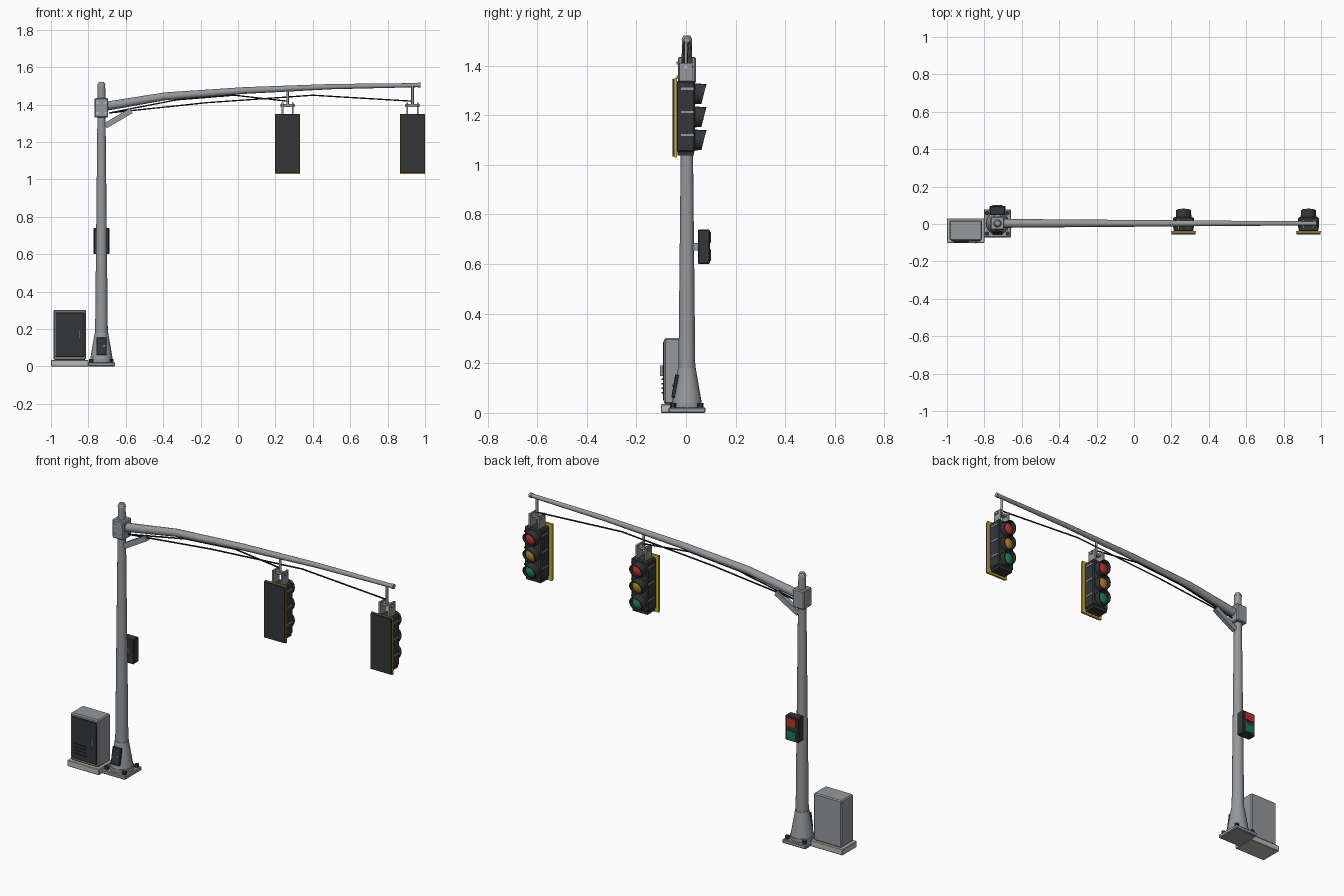
import bpy, bmesh, math
from mathutils import Vector

if "Cube" in bpy.data.objects:
    bpy.data.objects.remove(bpy.data.objects["Cube"])

PX, PY = -0.73, 0.0035          # pole axis


def mat(name, r, g, b):
    m = bpy.data.materials.new(name)
    m.diffuse_color = (r, g, b, 1)
    m.use_nodes = True
    m.node_tree.nodes["Principled BSDF"].inputs["Base Color"].default_value = m.diffuse_color
    return m


DARK = mat("charcoal", 0.035, 0.037, 0.04)
BLACK = mat("black", 0.012, 0.012, 0.012)
YELLOW = mat("yellow", 0.65, 0.45, 0.03)
RED = mat("red", 0.5, 0.03, 0.02)
AMBER = mat("amber", 0.4, 0.2, 0.02)
GREEN = mat("green", 0.01, 0.2, 0.09)
STONE = mat("concrete", 0.5, 0.49, 0.46)
STEEL = mat("steel", 0.3, 0.32, 0.34)


def finish(ob, name, m=None, smooth=False):
    ob.name = name
    if m:
        ob.data.materials.append(m)
    if smooth:
        bpy.ops.object.shade_smooth_by_angle(angle=math.radians(35))
    return ob


def box(name, lo, hi, m=STEEL, bevel=0.0, rot=(0, 0, 0)):
    lo, hi = Vector(lo), Vector(hi)
    bpy.ops.mesh.primitive_cube_add(size=1, location=(lo + hi) / 2, rotation=rot)
    ob = bpy.context.object
    ob.scale = hi - lo
    bpy.ops.object.transform_apply(location=False, rotation=False, scale=True)
    if bevel:
        mod = ob.modifiers.new("bevel", "BEVEL")
        mod.width, mod.segments = bevel, 1
    return finish(ob, name, m)


def cone(name, loc, r1, r2, h, m=STEEL, n=24, rot=(0, 0, 0)):
    bpy.ops.mesh.primitive_cone_add(vertices=n, radius1=r1, radius2=r2, depth=h,
                                    location=loc, rotation=rot)
    return finish(bpy.context.object, name, m, n > 8)


def tube(name, pts, radii, m=STEEL, res=4):
    cu = bpy.data.curves.new(name, "CURVE")
    cu.dimensions, cu.bevel_depth, cu.bevel_resolution = "3D", 1, res
    cu.use_fill_caps = True
    sp = cu.splines.new("POLY")
    sp.points.add(len(pts) - 1)
    for p, co, r in zip(sp.points, pts, radii):
        p.co, p.radius = (*co, 1), r
    ob = bpy.data.objects.new(name, cu)
    bpy.context.collection.objects.link(ob)
    bpy.ops.object.select_all(action="DESELECT")
    bpy.context.view_layer.objects.active = ob
    ob.select_set(True)
    bpy.ops.object.convert(target="MESH")
    return finish(bpy.context.object, name, m, True)


def visor(name, x, z):
    # open hood, longer at the top than at the bottom
    bm = bmesh.new()
    n, rows = 24, [[], []]
    for i in range(n):
        a = 2 * math.pi * i / n
        c, s = math.cos(a), math.sin(a)
        rows[0].append(bm.verts.new((x + 0.042 * c, 0.034, z + 0.042 * s)))
        rows[1].append(bm.verts.new((x + 0.040 * c, 0.072 + 0.010 * s, z + 0.040 * s)))
    for i in range(n):
        j = (i + 1) % n
        bm.faces.new((rows[0][i], rows[1][i], rows[1][j], rows[0][j]))
    bmesh.ops.recalc_face_normals(bm, faces=bm.faces)
    me = bpy.data.meshes.new(name)
    bm.to_mesh(me)
    bm.free()
    ob = bpy.data.objects.new(name, me)
    bpy.context.collection.objects.link(ob)
    mod = ob.modifiers.new("wall", "SOLIDIFY")
    mod.thickness = 0.004
    finish(ob, name, DARK)


# base plate, anchor bolts and flared pole base
box("base_plate", (PX - 0.073, PY - 0.075, 0), (PX + 0.073, PY + 0.075, 0.022), bevel=0.004)
for sx in (-1, 1):
    for sy in (-1, 1):
        cone("anchor_bolt", (PX + sx * 0.055, PY + sy * 0.055, 0.03), 0.012, 0.012, 0.02, DARK, 6)
cone("base_ring", (PX, PY, 0.03), 0.063, 0.063, 0.02)
cone("pole_base", (PX, PY, 0.11), 0.06, 0.036, 0.14)
box("access_cover", (PX - 0.027, PY - 0.055, 0.06), (PX + 0.027, PY - 0.039, 0.155), DARK, 0.003,
    (-0.17, 0, 0))
cone("access_latch", (PX + 0.014, PY - 0.056, 0.11), 0.004, 0.004, 0.006, None, 8, (math.pi / 2, 0, 0))

# tapered pole with cap, and the arm collar
cone("pole", (PX, PY, 0.845), 0.034, 0.020, 1.33)
cone("pole_cap", (PX, PY, 1.512), 0.022, 0.014, 0.018)
box("arm_collar", (PX - 0.036, PY - 0.036, 1.33), (PX + 0.036, PY + 0.036, 1.435), bevel=0.005)
for sx in (-1, 1):
    for z in (1.355, 1.41):
        cone("collar_bolt", (PX + sx * 0.022, PY - 0.037, z), 0.006, 0.006, 0.008, None, 6,
             (math.pi / 2, 0, 0))

# mast arm, brace and end cap
arm = [(-0.70, PY, 1.392), (-0.39, PY, 1.444), (0.03, PY, 1.475), (0.5, PY, 1.496), (0.965, PY, 1.504)]
tube("mast_arm", arm, (0.024, 0.021, 0.018, 0.014, 0.011))
cone("arm_end_cap", (0.968, PY, 1.504), 0.013, 0.013, 0.014, rot=(0, math.pi / 2, 0))
box("arm_brace", (-0.72, PY - 0.012, 1.312), (-0.56, PY + 0.012, 1.342), rot=(0, -0.53, 0))

# signal cables
tube("cable_inner", [(-0.69, PY, 1.355), (-0.33, PY, 1.425), (-0.02, PY, 1.45), (0.265, PY, 1.418)],
     [0.004] * 4, BLACK, 1)
tube("cable_outer", [(-0.69, PY, 1.355), (-0.17, PY, 1.41), (0.40, PY, 1.45), (0.933, PY, 1.418)],
     [0.004] * 4, BLACK, 1)

# two hanging signal heads facing +y
for x, top in ((0.265, 1.486), (0.933, 1.503)):
    cone("hanger_rod", (x, 0, (top + 1.395) / 2), 0.007, 0.007, top - 1.395, n=12)
    box("hanger_crossbar", (x - 0.038, -0.012, 1.388), (x + 0.038, 0.012, 1.402))
    for s in (-1, 1):
        box("hanger_plate", (x + s * 0.028 - 0.005, -0.027, 1.335), (x + s * 0.028 + 0.005, 0.027, 1.41))
        cone("hanger_bolt", (x + s * 0.035, 0, 1.395), 0.007, 0.007, 0.008, None, 6, (0, math.pi / 2, 0))
    box("backplate", (x - 0.064, -0.055, 1.033), (x + 0.064, -0.044, 1.347), DARK)
    box("backplate_border", (x - 0.067, -0.046, 1.03), (x + 0.067, -0.037, 1.35), YELLOW)
    box("signal_housing", (x - 0.053, -0.04, 1.052), (x + 0.053, 0.037, 1.338), DARK, 0.006)
    box("housing_foot", (x - 0.046, -0.034, 1.038), (x + 0.046, 0.032, 1.056), DARK)
    for z, lens in ((1.286, RED), (1.193, AMBER), (1.100, GREEN)):
        visor("visor", x, z)
        bpy.ops.mesh.primitive_uv_sphere_add(segments=24, ring_count=12, location=(x, 0.045, z))
        ob = bpy.context.object
        ob.scale = (0.036, 0.026, 0.036)
        bpy.ops.object.transform_apply(location=False, rotation=False, scale=True)
        finish(ob, "lens", lens, True)
        for s in (-1, 1):
            xs = x + s * 0.053
            box("housing_latch", (xs - 0.004, -0.02, z + 0.016), (xs + 0.004, 0.033, z + 0.025))

# pedestrian signal on the pole
box("pedestrian_bracket", (PX - 0.015, 0.02, 0.655), (PX + 0.015, 0.052, 0.685))
box("pedestrian_housing", (PX - 0.042, 0.048, 0.60), (PX + 0.042, 0.096, 0.74), DARK, 0.004)
box("pedestrian_stop_lens", (PX - 0.027, 0.09, 0.684), (PX + 0.027, 0.101, 0.73), RED)
box("pedestrian_walk_lens", (PX - 0.027, 0.09, 0.612), (PX + 0.027, 0.101, 0.658), GREEN)

# controller cabinet
box("cabinet_slab", (-1.0, -0.101, 0), (-0.80, 0.029, 0.035), STONE, 0.003)
box("cabinet", (-0.987, -0.088, 0.035), (-0.812, 0.02, 0.302), bevel=0.006)
box("cabinet_door", (-0.977, -0.093, 0.05), (-0.822, -0.08, 0.287), DARK, 0.002)
box("door_handle", (-0.849, -0.104, 0.148), (-0.841, -0.09, 0.192))
for i in range(4):
    z = 0.078 + 0.018 * i
    box("door_louver", (-0.962, -0.098, z), (-0.885, -0.09, z + 0.006), DARK)
